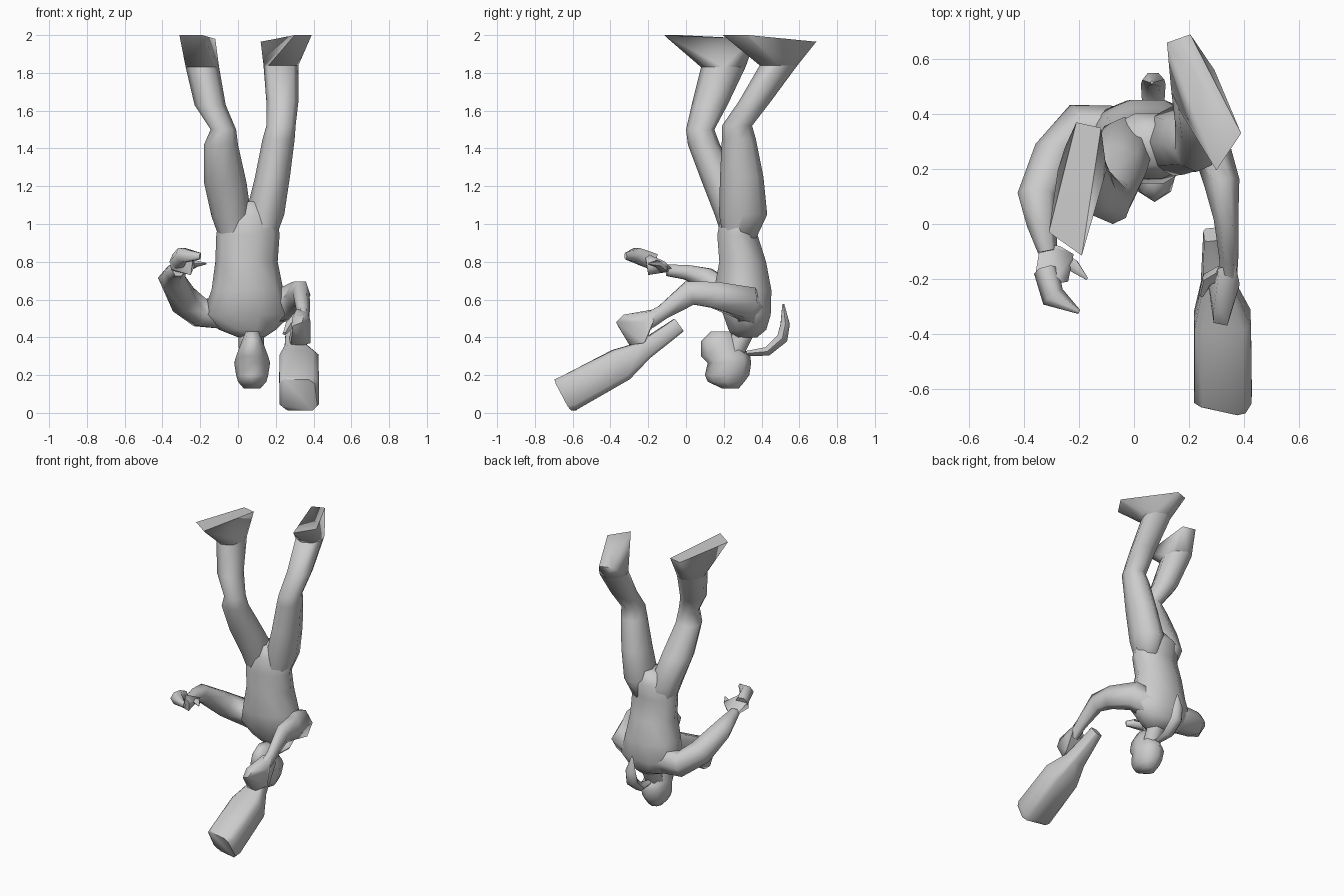
import bpy, bmesh
from math import cos, sin, pi, copysign
from mathutils import Vector


def finish(name, bm):
    bmesh.ops.recalc_face_normals(bm, faces=bm.faces)
    me = bpy.data.meshes.new(name)
    bm.to_mesh(me)
    bm.free()
    ob = bpy.data.objects.new(name, me)
    bpy.context.collection.objects.link(ob)
    bpy.context.view_layer.objects.active = ob
    ob.select_set(True)
    bpy.ops.object.shade_smooth_by_angle(angle=1.2)
    ob.select_set(False)
    return ob


def skin(name, rings):
    bm = bmesh.new()
    vs = [[bm.verts.new(p) for p in r] for r in rings]
    n = len(vs[0])
    for a, b in zip(vs, vs[1:]):
        for i in range(n):
            j = (i + 1) % n
            bm.faces.new((a[i], a[j], b[j], b[i]))
    bm.faces.new(vs[0])
    bm.faces.new(vs[-1])
    return finish(name, bm)


def oval(row, n=8):
    """Horizontal oval section given as (x0, x1, y0, y1, z)."""
    a, b, c, d, z = row
    return [((a + b) / 2 + (b - a) / 2 * cos(2 * pi * i / n),
             (c + d) / 2 + (d - c) / 2 * sin(2 * pi * i / n), z) for i in range(n)]


def stack(name, rows, n=8):
    return skin(name, [oval(r, n) for r in rows])


def tube(name, rows, n=6, up=(0, 0, 1), power=1.0, turn=0.0):
    """Sections across a path given as (x, y, z, half width, half height)."""
    pts = [Vector(r[:3]) for r in rows]
    rings = []
    for k, r in enumerate(rows):
        t = (pts[min(k + 1, len(pts) - 1)] - pts[max(k - 1, 0)]).normalized()
        u = t.cross(Vector(up)).normalized()
        v = u.cross(t)
        ring = []
        for i in range(n):
            c, s = cos(2 * pi * i / n + turn), sin(2 * pi * i / n + turn)
            c, s = copysign(abs(c) ** power, c), copysign(abs(s) ** power, s)
            ring.append(pts[k] + u * c * r[3] + v * s * r[4])
        rings.append(ring)
    return skin(name, rings)


def hull(name, pts):
    bm = bmesh.new()
    for p in pts:
        bm.verts.new(p)
    res = bmesh.ops.convex_hull(bm, input=bm.verts)
    junk = [g for g in res["geom_interior"] if isinstance(g, bmesh.types.BMVert)]
    bmesh.ops.delete(bm, geom=junk, context='VERTS')
    return finish(name, bm)


# upside-down body: hips on top, shoulders below
stack("torso", [
    (0.0, 0.13, 0.21, 0.36, 1.12), (-0.10, 0.21, 0.18, 0.41, 1.05),
    (-0.115, 0.22, 0.16, 0.385, 0.94), (-0.12, 0.21, 0.17, 0.43, 0.80),
    (-0.14, 0.24, 0.14, 0.46, 0.65), (-0.19, 0.28, 0.19, 0.455, 0.52),
    (-0.10, 0.20, 0.22, 0.43, 0.44), (0.0, 0.14, 0.25, 0.38, 0.40)], 10)

# legs, hip to ankle
left_ankle = (-0.277, -0.10, 0.08, 0.315, 1.83)
right_ankle = (0.135, 0.32, 0.39, 0.59, 1.84)
stack("left_leg", [
    (-0.09, 0.05, 0.20, 0.34, 0.90), (-0.14, 0.07, 0.155, 0.39, 1.04),
    (-0.18, 0.045, 0.085, 0.29, 1.22),
    (-0.18, 0.0, 0.01, 0.18, 1.42), (-0.145, -0.01, 0.0, 0.15, 1.50),
    (-0.23, -0.065, 0.03, 0.22, 1.63), left_ankle])
stack("right_leg", [
    (0.06, 0.19, 0.20, 0.36, 0.90), (0.04, 0.245, 0.175, 0.43, 1.05),
    (0.09, 0.275, 0.18, 0.41, 1.25),
    (0.13, 0.30, 0.19, 0.37, 1.45), (0.15, 0.305, 0.19, 0.35, 1.52),
    (0.15, 0.32, 0.28, 0.45, 1.65), right_ankle])

# feet with soles facing up
hull("left_foot", oval(left_ankle) + [
    (-0.31, -0.03, 2.0), (-0.19, -0.115, 2.0), (-0.12, 0.35, 1.98), (-0.21, 0.37, 1.98),
    (-0.30, -0.02, 1.985), (-0.19, -0.10, 1.985)])
hull("right_foot", oval(right_ankle) + [
    (0.39, 0.33, 2.0), (0.30, 0.195, 2.0), (0.12, 0.66, 1.965), (0.205, 0.69, 1.965),
    (0.38, 0.33, 1.985), (0.30, 0.215, 1.985)])

# neck and head, crown pointing down
tube("neck", [(0.07, 0.25, 0.31, 0.065, 0.06), (0.07, 0.33, 0.47, 0.07, 0.06)])
stack("head", [
    (0.03, 0.12, 0.19, 0.28, 0.13), (0.0, 0.15, 0.115, 0.31, 0.165),
    (-0.01, 0.16, 0.10, 0.335, 0.20), (-0.02, 0.17, 0.115, 0.345, 0.265),
    (-0.01, 0.16, 0.08, 0.34, 0.30),
    (0.02, 0.13, 0.08, 0.28, 0.38), (0.04, 0.11, 0.13, 0.24, 0.43)])
tube("hair_tail", [
    (0.07, 0.32, 0.315, 0.02, 0.015), (0.07, 0.43, 0.325, 0.04, 0.028),
    (0.07, 0.51, 0.395, 0.045, 0.035), (0.07, 0.525, 0.47, 0.04, 0.028),
    (0.065, 0.515, 0.575, 0.006, 0.006)], 6, (0, -1, 1))

# left arm with open hand
tube("left_arm", [
    (-0.06, 0.34, 0.53, 0.09, 0.10), (-0.20, 0.35, 0.53, 0.09, 0.085),
    (-0.29, 0.25, 0.60, 0.08, 0.085), (-0.35, 0.10, 0.715, 0.075, 0.065),
    (-0.335, 0.0, 0.745, 0.055, 0.045), (-0.315, -0.10, 0.755, 0.035, 0.035)])
hull("left_palm", [
    (-0.34, -0.07, 0.75), (-0.27, -0.08, 0.77), (-0.355, -0.20, 0.76), (-0.25, -0.20, 0.73),
    (-0.36, -0.19, 0.81), (-0.22, -0.11, 0.80), (-0.30, -0.22, 0.85), (-0.24, -0.21, 0.80)])
tube("left_fingers", [
    (-0.32, -0.17, 0.80, 0.045, 0.05), (-0.295, -0.265, 0.835, 0.045, 0.045),
    (-0.20, -0.32, 0.83, 0.008, 0.02)], 6)
tube("left_thumb", [
    (-0.27, -0.12, 0.765, 0.03, 0.025), (-0.22, -0.15, 0.79, 0.025, 0.02),
    (-0.17, -0.20, 0.79, 0.005, 0.005)], 5)

# right arm gripping the club
tube("right_arm", [
    (0.12, 0.34, 0.54, 0.09, 0.10), (0.27, 0.32, 0.58, 0.08, 0.10),
    (0.32, 0.15, 0.625, 0.065, 0.08), (0.335, 0.02, 0.635, 0.045, 0.075),
    (0.345, -0.12, 0.535, 0.035, 0.045), (0.345, -0.20, 0.485, 0.03, 0.05)])
hull("right_hand", [
    (0.37, -0.15, 0.54), (0.31, -0.16, 0.55), (0.35, -0.33, 0.52), (0.29, -0.32, 0.51),
    (0.34, -0.37, 0.48), (0.29, -0.36, 0.46), (0.35, -0.30, 0.36), (0.28, -0.29, 0.36),
    (0.385, -0.22, 0.37), (0.27, -0.21, 0.38), (0.385, -0.22, 0.48)])
tube("right_thumb", [
    (0.32, -0.18, 0.51, 0.03, 0.03), (0.27, -0.20, 0.46, 0.025, 0.025),
    (0.245, -0.26, 0.42, 0.01, 0.01)], 5)

# thick bevelled club, tapering to its grip
tube("club", [
    (0.285, -0.038, 0.465, 0.032, 0.042), (0.305, -0.225, 0.33, 0.062, 0.052),
    (0.322, -0.345, 0.255, 0.106, 0.092), (0.324, -0.62, 0.105, 0.108, 0.10),
    (0.32, -0.638, 0.095, 0.098, 0.097)], 8, power=0.4, turn=pi / 8)
